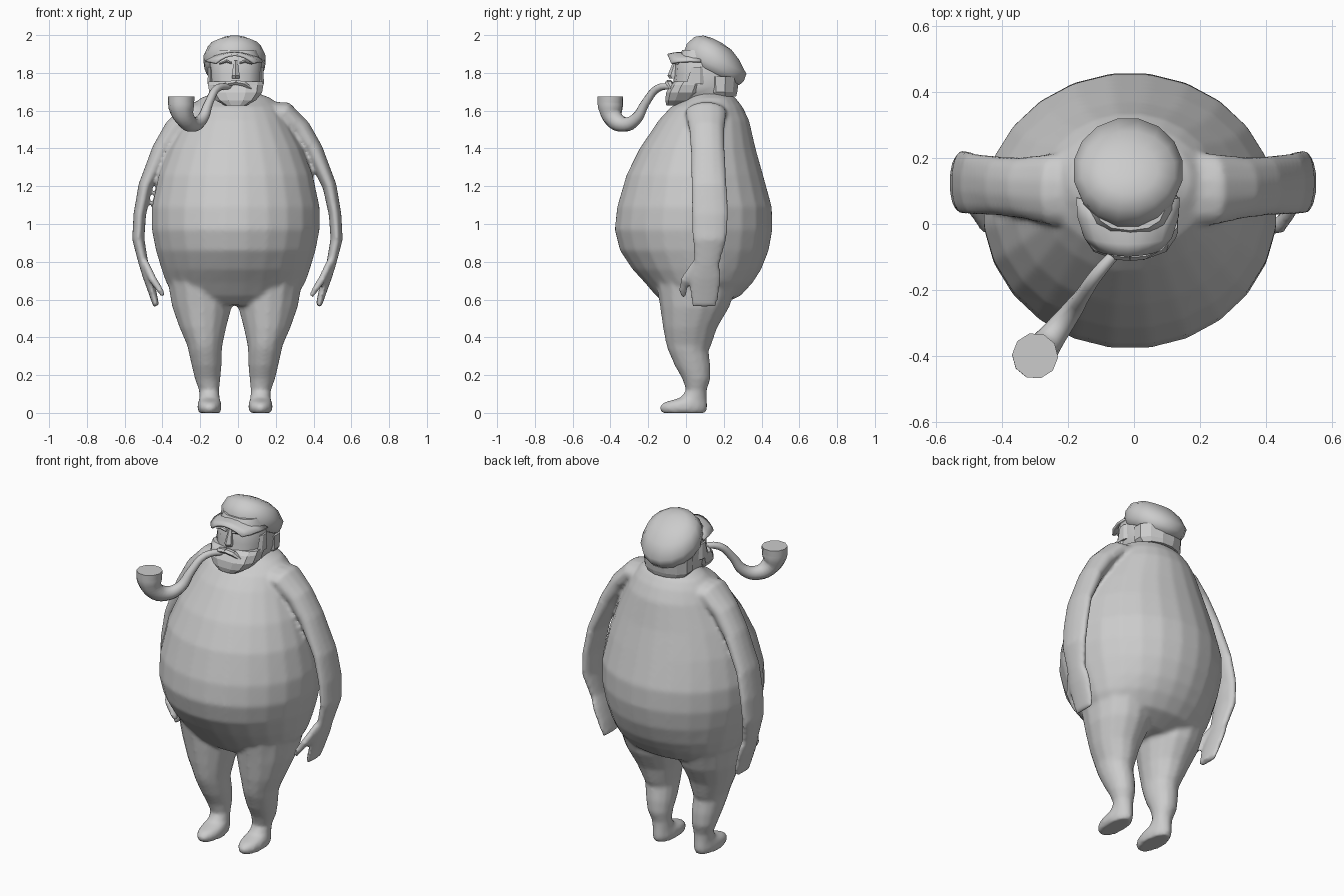
import bpy, bmesh
from math import sin, cos, pi, radians
from mathutils import Vector, Matrix

if "Cube" in bpy.data.objects:
    bpy.data.objects.remove(bpy.data.objects["Cube"])


def ring(c, a, b, n, p=1.0):
    """Closed (super)ellipse about c spanned by the half-axis vectors a and b."""
    f = lambda v: (abs(v) ** p) * (1 if v >= 0 else -1)
    return [c + a * f(cos(2 * pi * (i + .5) / n)) + b * f(sin(2 * pi * (i + .5) / n))
            for i in range(n)]


def flat_rings(rows, cx=0, n=20, p=1.0):
    """Rows of (z, centre x, half x, y front, y back)."""
    return [ring(Vector((cx + x, (y0 + y1) / 2, z)), Vector((rx, 0, 0)),
                 Vector((0, (y1 - y0) / 2, 0)), n, p) for z, x, rx, y0, y1 in rows]


def loft(bm, rings):
    vs = [[bm.verts.new(v) for v in r] for r in rings]
    n = len(vs[0])
    for r, s in zip(vs, vs[1:]):
        for i in range(n):
            bm.faces.new((r[i], r[(i + 1) % n], s[(i + 1) % n], s[i]))
    bm.faces.new(vs[0])
    bm.faces.new(vs[-1])


def make(name, bm, angle=None):
    bmesh.ops.recalc_face_normals(bm, faces=bm.faces)
    me = bpy.data.meshes.new(name)
    bm.to_mesh(me)
    bm.free()
    ob = bpy.data.objects.new(name, me)
    bpy.context.collection.objects.link(ob)
    if angle:
        bpy.ops.object.select_all(action='DESELECT')
        bpy.context.view_layer.objects.active = ob
        ob.select_set(True)
        bpy.ops.object.shade_smooth_by_angle(angle=radians(angle))
    return ob


def limb(bm, rows, side, cx=0, n=12):
    """Tube along an x-z path; rows of (x, z, y, half thickness, half y)."""
    pts = [Vector((cx + side * r[0], r[2], r[1])) for r in rows]
    out = []
    for i, r in enumerate(rows):
        t = pts[min(i + 1, len(pts) - 1)] - pts[max(i - 1, 0)]
        side_axis = Vector((t.z, 0, -t.x)).normalized()
        out.append(ring(pts[i], side_axis * r[3], Vector((0, r[4], 0)), n))
    loft(bm, out)


# Body: torso, legs and arms fused into one smooth skin
bm = bmesh.new()
torso = [(.57, 0, .22, -.10, .18), (.62, 0, .325, -.16, .29), (.69, 0, .37, -.22, .355),
         (.76, 0, .395, -.285, .40), (.86, 0, .425, -.352, .44), (.97, 0, .447, -.38, .46),
         (1.09, 0, .447, -.367, .457), (1.26, 0, .41, -.317, .41), (1.4, 0, .355, -.247, .37),
         (1.55, 0, .275, -.145, .335), (1.62, 0, .235, -.08, .30), (1.665, 0, .19, .0, .265),
         (1.70, 0, .10, .02, .22)]
loft(bm, flat_rings(torso, -.012, 24))

leg = [(0, .135, .058, -.13, .105), (.03, .135, .066, -.145, .115), (.055, .135, .062, -.12, .113),
       (.08, .135, .054, -.03, .11), (.12, .137, .054, .0, .11), (.18, .145, .068, -.02, .13),
       (.25, .15, .08, -.06, .13), (.33, .158, .09, -.095, .12), (.36, .16, .095, -.105, .135),
       (.45, .17, .125, -.122, .165), (.56, .175, .16, -.138, .23), (.7, .19, .17, -.16, .28)]
arm = [(.12, 1.59, .11, .06, .12), (.25, 1.585, .105, .065, .11), (.335, 1.50, .11, .058, .095),
       (.405, 1.39, .115, .05, .092), (.488, 1.2, .122, .038, .097), (.517, 1.05, .128, .034, .1),
       (.525, .92, .125, .033, .092), (.497, .79, .11, .026, .07), (.475, .72, .105, .026, .082),
       (.45, .64, .10, .022, .08), (.43, .565, .095, .016, .07)]
thumb = [(.49, .80, .06, .02, .03), (.45, .71, .0, .022, .03), (.41, .65, -.015, .018, .024),
         (.39, .615, -.015, .012, .016)]
for s in (-1, 1):
    loft(bm, flat_rings([(z, s * x, rx, a, b) for z, x, rx, a, b in leg], -.016, 14))
    limb(bm, arm, s, -.003)
    limb(bm, thumb, s, -.003, 8)
body = make("body", bm)
m = body.modifiers.new("fuse", 'REMESH')
m.mode, m.voxel_size, m.use_smooth_shade = 'VOXEL', .012, True
m = body.modifiers.new("blend", 'SMOOTH')
m.factor, m.iterations = .5, 5

# Head
HX = -.012
bm = bmesh.new()
loft(bm, flat_rings([(1.645, 0, .08, -.07, .12), (1.68, 0, .125, -.08, .255),
                     (1.73, 0, .14, -.07, .265), (1.79, 0, .14, -.062, .27),
                     (1.86, 0, .138, -.055, .22), (1.92, 0, .11, -.02, .17)], HX, 14, .8))
make("head", bm, 35)

# Beard with sideburns
bm = bmesh.new()
loft(bm, flat_rings([(1.628, 0, .06, -.105, -.02), (1.655, 0, .11, -.112, .06),
                     (1.695, 0, .143, -.108, .10), (1.735, 0, .15, -.085, .11),
                     (1.755, 0, .148, -.06, .10)], HX, 12, .75))
for s in (-1, 1):
    loft(bm, flat_rings([(1.74, s * .135, .016, .0, .10), (1.83, s * .135, .014, .03, .09)], HX, 6))
make("beard", bm)

# Hair fringe at the back
bm = bmesh.new()
loft(bm, flat_rings([(1.675, 0, .125, .10, .268), (1.70, 0, .145, .09, .275),
                     (1.78, 0, .147, .08, .285)], HX, 12))
make("back_hair", bm)

# Nose, moustache and brows
bm = bmesh.new()
loft(bm, flat_rings([(1.77, 0, .022, -.088, -.03), (1.785, 0, .024, -.098, -.03),
                     (1.865, 0, .012, -.066, -.03)], HX, 6))
make("nose", bm)
bm = bmesh.new()
for s in (-1, 1):
    limb(bm, [(0, 1.75, -.09, .014, .022), (.045, 1.742, -.088, .016, .02),
              (.085, 1.715, -.075, .006, .01)], s, HX, 6)
make("moustache", bm)
bm = bmesh.new()
for s in (-1, 1):
    limb(bm, [(.02, 1.853, -.06, .007, .012), (.05, 1.862, -.06, .009, .014),
              (.088, 1.848, -.05, .005, .012)], s, HX, 6)
make("eyebrows", bm)

# Cap crown, tilted towards the back
bm = bmesh.new()
tilt = Matrix.Translation((-.018, .135, 1.81)) @ Matrix.Rotation(radians(-27), 4, 'X')
crown = [(-.005, .0, .14, .155), (.0, .0, .152, .168), (.03, .0, .162, .18), (.07, -.005, .168, .18),
         (.12, -.03, .143, .135), (.148, -.04, .09, .085), (.157, -.045, .03, .03)]
loft(bm, [[tilt @ v for v in ring(Vector((0, u, w)), Vector((rx, 0, 0)), Vector((0, ry, 0)), 16)]
          for w, u, rx, ry in crown])
make("cap_crown", bm, 50)

# Cap brim, bent down at the sides
bm = bmesh.new()
rows = []
for y, hw, z in [(.06, .155, 1.905), (.0, .15, 1.907), (-.06, .13, 1.903), (-.097, .10, 1.895)]:
    rows.append([bm.verts.new((-.018 + hw * t / 4, y + .02 * (t / 4) ** 2,
                               z - .045 * (t / 4) ** 2)) for t in range(-4, 5)])
for r, s in zip(rows, rows[1:]):
    for i in range(8):
        bm.faces.new((r[i], r[i + 1], s[i + 1], s[i]))
brim = make("cap_brim", bm, 40)
m = brim.modifiers.new("thickness", 'SOLIDIFY')
m.thickness, m.offset = .012, 0

# Pipe: curved stem swelling into the bowl
path = [(-.03, -.06, 1.727, .015), (-.11, -.15, 1.718, .02), (-.155, -.215, 1.64, .023),
        (-.19, -.265, 1.555, .031), (-.24, -.33, 1.527, .04), (-.283, -.385, 1.562, .052),
        (-.30, -.40, 1.62, .068), (-.30, -.40, 1.675, .07)]
cu = bpy.data.curves.new("pipe", 'CURVE')
cu.dimensions, cu.bevel_depth, cu.bevel_resolution = '3D', 1, 3
cu.use_fill_caps, cu.resolution_u = True, 4
sp = cu.splines.new('BEZIER')
sp.bezier_points.add(len(path) - 1)
for bp, (x, y, z, r) in zip(sp.bezier_points, path):
    bp.co, bp.radius = (x, y, z), r
    bp.handle_left_type = bp.handle_right_type = 'AUTO'
bpy.context.collection.objects.link(bpy.data.objects.new("pipe", cu))
